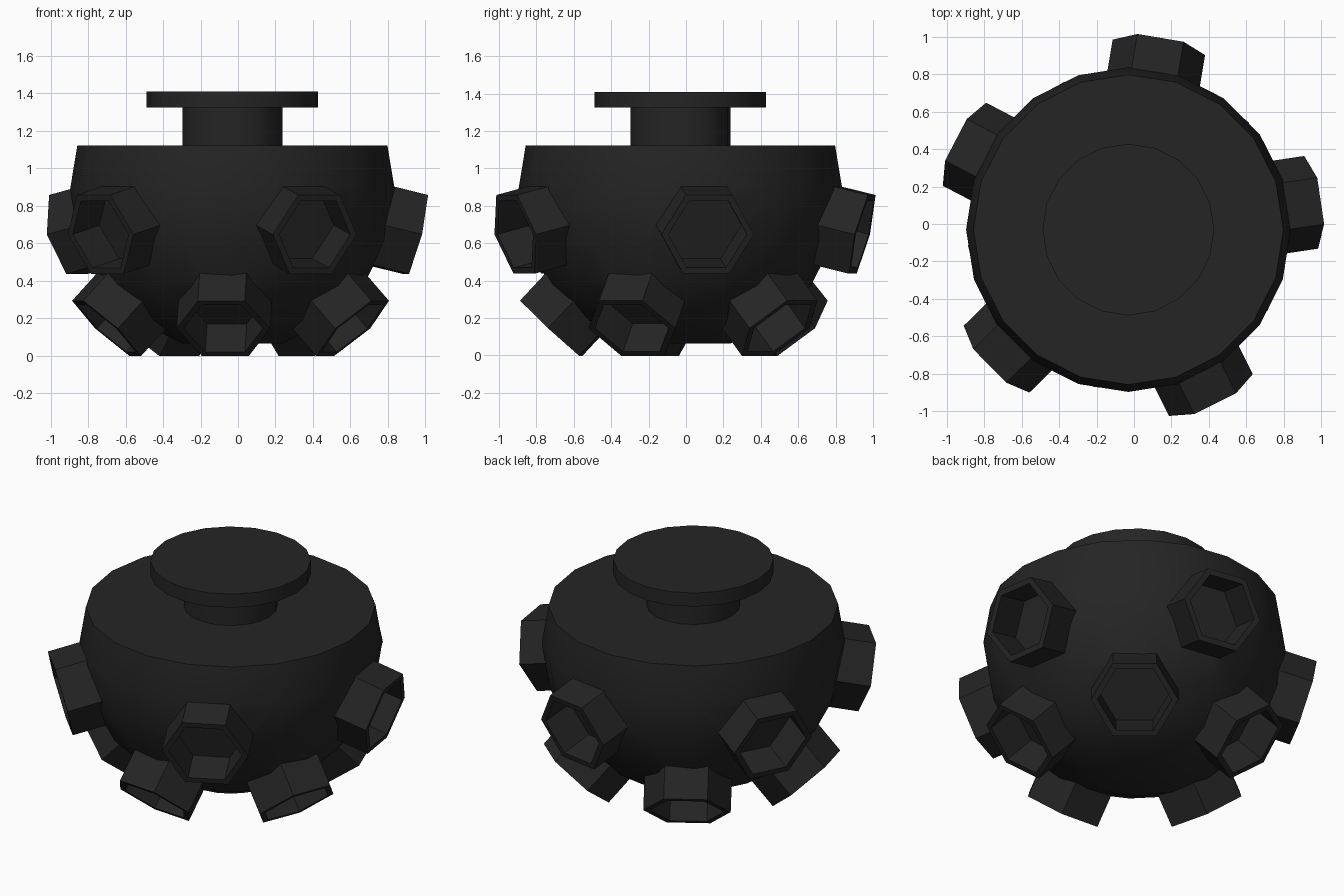
import bpy
import bmesh
from math import radians, sin, cos, tau
from mathutils import Vector, Matrix

old = bpy.data.objects.get("Cube")
if old:
    bpy.data.objects.remove(old, do_unlink=True)

CENTRE = Vector((-0.03, -0.03, 0.888))
RADIUS = 0.866

mat = bpy.data.materials.new("charcoal")
mat.use_nodes = True
COLOUR = (0.018, 0.018, 0.018, 1)
mat.diffuse_color = COLOUR
mat.node_tree.nodes["Principled BSDF"].inputs["Base Color"].default_value = COLOUR


def lathe(name, profile, sides, matrix, smooth=False):
    """Revolve (radius, height) points about z and cap both ends."""
    bm = bmesh.new()
    rings = [[bm.verts.new((r * cos(tau * i / sides), r * sin(tau * i / sides), z))
              for i in range(sides)] for r, z in profile]
    for a, b in zip(rings, rings[1:]):
        for i in range(sides):
            j = (i + 1) % sides
            bm.faces.new((a[i], a[j], b[j], b[i]))
    bm.faces.new(rings[0])
    bm.faces.new(rings[-1])
    bmesh.ops.recalc_face_normals(bm, faces=bm.faces)
    mesh = bpy.data.meshes.new(name)
    bm.to_mesh(mesh)
    bm.free()
    mesh.materials.append(mat)
    obj = bpy.data.objects.new(name, mesh)
    obj.matrix_world = matrix
    bpy.context.collection.objects.link(obj)
    if smooth:
        bpy.ops.object.select_all(action='DESELECT')
        obj.select_set(True)
        bpy.context.view_layer.objects.active = obj
        bpy.ops.object.shade_smooth_by_angle(angle=radians(30))
    return obj


# Bowl with flat bottom and flat top
bowl = [(RADIUS * cos(radians(a)), RADIUS * sin(radians(a))) for a in (-72, -54, -36, -18, 0)]
bowl.append((0.827, 0.235))
body = lathe("body", bowl, 20, Matrix.Translation(CENTRE), True)

# Neck and flange on top
lathe("neck", [(0.267, 0.225), (0.267, 0.45)], 20, Matrix.Translation(CENTRE), True)
lathe("flange", [(0.458, 0.437), (0.458, 0.522)], 20, Matrix.Translation(CENTRE), True)

# Hexagonal cups in two rows of five, each recessed into the bowl
cutters = bpy.data.collections.new("cup_cutters")
bpy.context.scene.collection.children.link(cutters)
cup_profile = [(0.25, 0.74), (0.25, 1.015), (0.212, 1.015), (0.212, 0.81)]
for row, elevation, start in (("upper", -13.7, 8.5), ("lower", -47, -22)):
    for k in range(5):
        az, el = radians(start + 72 * k), radians(elevation)
        normal = Vector((cos(el) * cos(az), cos(el) * sin(az), sin(el)))
        side = Vector((-sin(az), cos(az), 0))
        up = normal.cross(side)
        place = Matrix.Translation(CENTRE) @ Matrix((side, up, normal)).transposed().to_4x4()
        lathe(f"{row}_cup_{k + 1}", cup_profile, 6, place)
        cutter = lathe(f"{row}_cutter_{k + 1}", [(0.23, 0.8), (0.23, 1.1)], 6, place)
        bpy.context.collection.objects.unlink(cutter)
        cutters.objects.link(cutter)
        cutter.hide_render = True

# Cut the pockets, then drop the cutters
cut = body.modifiers.new("cup_pockets", 'BOOLEAN')
cut.operation = 'DIFFERENCE'
cut.solver = 'EXACT'
cut.operand_type = 'COLLECTION'
cut.collection = cutters
bpy.context.view_layer.update()
bpy.ops.object.select_all(action='DESELECT')
body.select_set(True)
bpy.context.view_layer.objects.active = body
bpy.ops.object.modifier_apply(modifier=cut.name)
for cutter in list(cutters.objects):
    bpy.data.objects.remove(cutter, do_unlink=True)
bpy.data.collections.remove(cutters)
bpy.ops.object.shade_smooth_by_angle(angle=radians(30))
